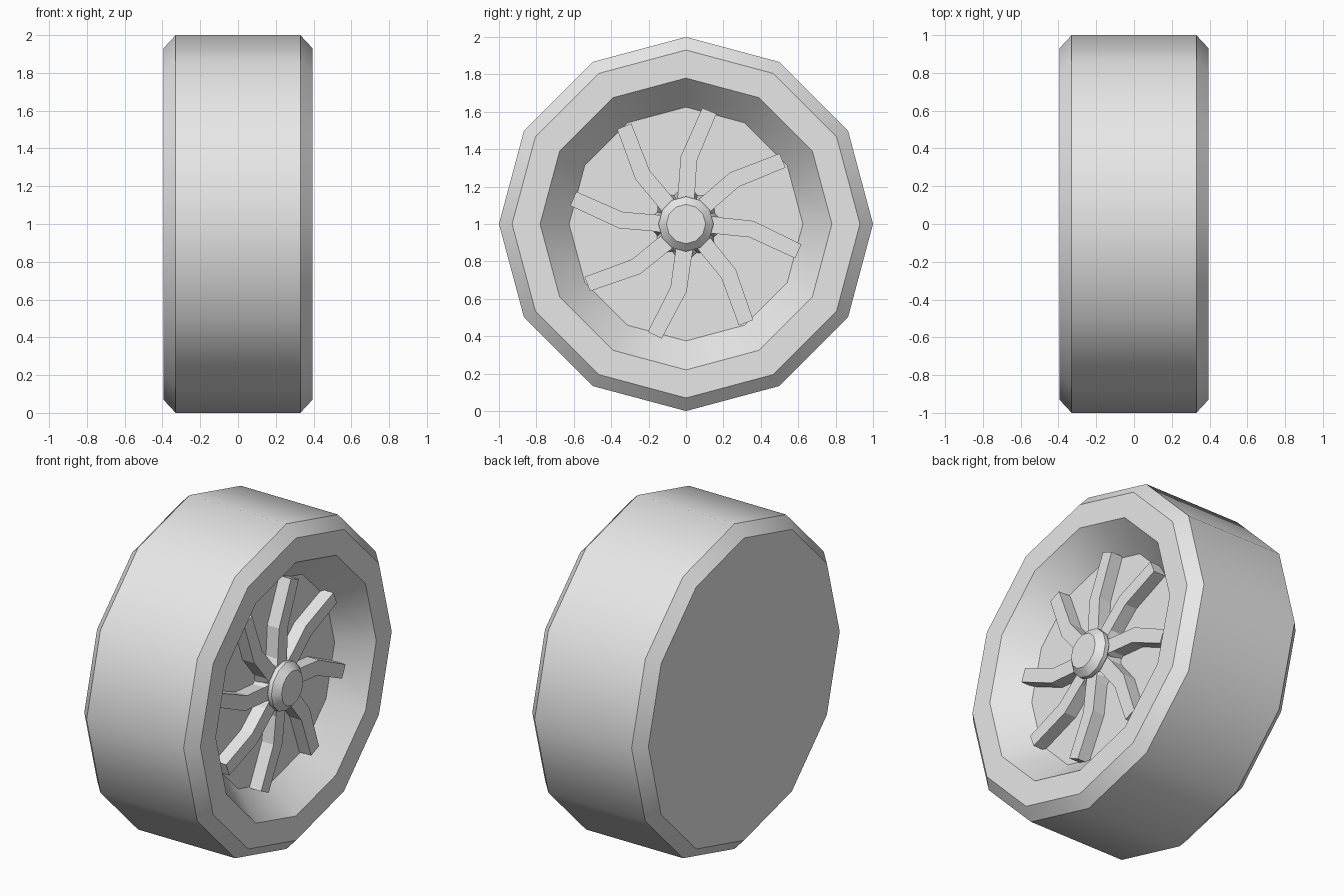
import bpy, bmesh
from math import radians, sin, cos, tau
from mathutils import Matrix

if "Cube" in bpy.data.objects:
    bpy.data.objects.remove(bpy.data.objects["Cube"], do_unlink=True)

grey = bpy.data.materials.new("plain grey")
grey.use_nodes = True
COLOUR = (0.8, 0.8, 0.8, 1)
grey.diffuse_color = COLOUR
grey.node_tree.nodes["Principled BSDF"].inputs["Base Color"].default_value = COLOUR

AXLE_Z = 1.0


def finish(name, bm, smooth):
    """Turn a bmesh into a coloured object at axle height."""
    bmesh.ops.recalc_face_normals(bm, faces=bm.faces)
    mesh = bpy.data.meshes.new(name)
    bm.to_mesh(mesh)
    bm.free()
    mesh.materials.append(grey)
    obj = bpy.data.objects.new(name, mesh)
    bpy.context.collection.objects.link(obj)
    obj.location.z = AXLE_Z
    if smooth:
        bpy.ops.object.select_all(action="DESELECT")
        obj.select_set(True)
        bpy.context.view_layer.objects.active = obj
        bpy.ops.object.shade_smooth_by_angle(angle=radians(35))
    return obj


def skin(bm, rings):
    """Bridge matching rings of vertices and cap both ends."""
    n = len(rings[0])
    for a, b in zip(rings, rings[1:]):
        for i in range(n):
            j = (i + 1) % n
            bm.faces.new((a[i], a[j], b[j], b[i]))
    bm.faces.new(rings[0])
    bm.faces.new(rings[-1][::-1])


def lathe(name, profile, sides=12):
    """Spin (x, radius) points around the axle."""
    bm = bmesh.new()
    skin(bm, [[bm.verts.new((x, r * cos(tau * i / sides), r * sin(tau * i / sides)))
               for i in range(sides)] for x, r in profile])
    return finish(name, bm, True)


# Tyre with chamfered shoulders, closed back and dished front
lathe("tyre_and_rim", [(-0.395, 0.93), (-0.33, 1.0), (0.33, 1.0),
                       (0.395, 0.93), (0.395, 0.78), (0.22, 0.625)])

# Hub cap
lathe("hub", [(0.22, 0.1), (0.26, 0.11), (0.305, 0.147),
              (0.33, 0.147), (0.37, 0.105)])

# Bent spokes: (sideways, outward, front half width, back half width, tilt)
SECTIONS = [(0.0, 0.08, 0.045, 0.075, 0), (0.0, 0.14, 0.045, 0.075, 0),
            (0.003, 0.175, 0.045, 0.045, -2), (0.015, 0.35, 0.045, 0.045, -12),
            (0.125, 0.605, 0.041, 0.041, -22)]
FRONT, BACK = 0.30, 0.21
DIRECTIONS = (0, -45, -92, -137, -184, -227, -271, -316)

for number, angle in enumerate(DIRECTIONS, 1):
    bm = bmesh.new()
    rings = []
    for side, out, front, back, tilt in SECTIONS:
        c, s = cos(radians(tilt)), sin(radians(tilt))
        corners = ((FRONT, -front), (FRONT, front), (BACK, back), (BACK, -back))
        rings.append([bm.verts.new((x, side + w * c, out + w * s)) for x, w in corners])
    skin(bm, rings)
    bm.transform(Matrix.Rotation(radians(angle), 4, "X"))
    finish(f"spoke_{number}", bm, False)
